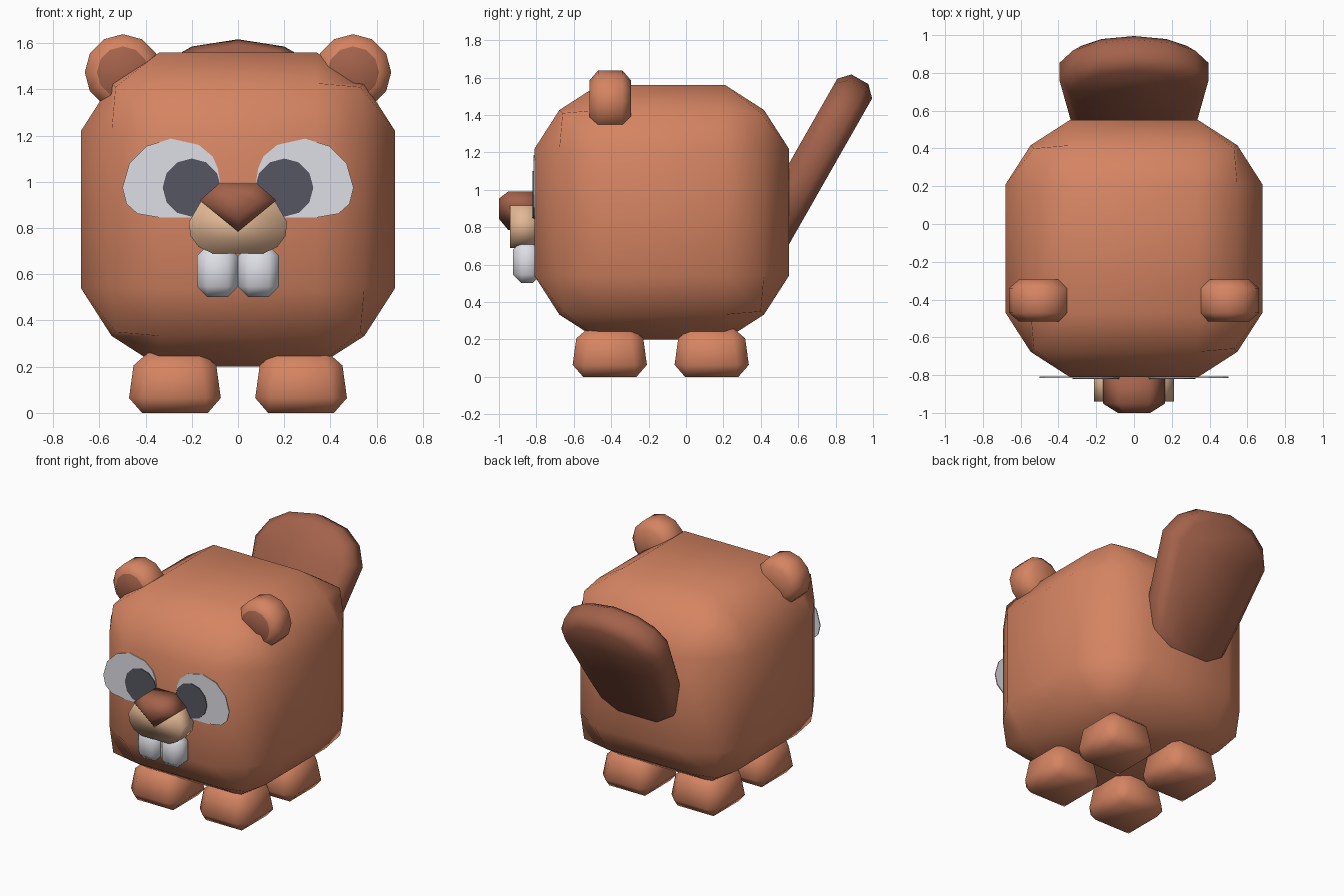
import bpy, bmesh, math
from mathutils import Vector

if "Cube" in bpy.data.objects:
    bpy.data.objects.remove(bpy.data.objects["Cube"])


def material(name, r, g, b):
    lin = [(c / 255 / 12.92 if c < 11 else ((c / 255 + 0.055) / 1.055) ** 2.4) for c in (r, g, b)]
    m = bpy.data.materials.new(name)
    m.diffuse_color = (*lin, 1)
    m.use_nodes = True
    m.node_tree.nodes["Principled BSDF"].inputs["Base Color"].default_value = m.diffuse_color
    return m


FUR = material("fur brown", 213, 132, 98)
DARK = material("dark brown", 163, 98, 75)
CREAM = material("cream", 226, 183, 148)
WHITE = material("white", 222, 222, 230)
BLACK = material("charcoal", 86, 86, 98)


def finish(name, bm, mats, smooth=True):
    bmesh.ops.recalc_face_normals(bm, faces=bm.faces)
    for f in bm.faces:
        f.smooth = smooth
    me = bpy.data.meshes.new(name)
    bm.to_mesh(me)
    bm.free()
    for m in mats:
        me.materials.append(m)
    ob = bpy.data.objects.new(name, me)
    bpy.context.collection.objects.link(ob)
    return ob


def loft(name, rings, mat, cap_mat=None, smooth=True):
    """Skin a list of equal-length rings and cap both ends."""
    bm = bmesh.new()
    loops = [[bm.verts.new(p) for p in r] for r in rings]
    n = len(loops[0])
    for a, b in zip(loops, loops[1:]):
        for i in range(n):
            j = (i + 1) % n
            bm.faces.new((a[i], a[j], b[j], b[i]))
    front = bm.faces.new(loops[0])
    bm.faces.new(loops[-1])
    if cap_mat:
        front.material_index = 1
    return finish(name, bm, [mat, cap_mat] if cap_mat else [mat], smooth)


def chamfer_box(name, centre, size, bevel, mat, top_scale=1.0):
    bm = bmesh.new()
    bmesh.ops.create_cube(bm, size=1)
    for v in bm.verts:
        s = top_scale if v.co.z > 0 else 1
        v.co = Vector((v.co.x * size[0] * s, v.co.y * size[1] * s, v.co.z * size[2])) + Vector(centre)
    bmesh.ops.bevel(bm, geom=bm.edges[:], offset=bevel, segments=1, profile=0.5, affect='EDGES')
    return finish(name, bm, [mat])


def front_ring(pts, y, scale=1, centre=(0, 0)):
    """Outline in x, z placed at depth y."""
    cx, cz = centre
    return [(cx + (x - cx) * scale, y, cz + (z - cz) * scale) for x, z in pts]


def circle(cx, cz, r, n=12):
    return [(cx + r * math.cos(2 * math.pi * i / n), cz + r * math.sin(2 * math.pi * i / n)) for i in range(n)]


def mirrored(half):
    """Close a right-hand outline with its mirror image."""
    return half + [(-x, z) for x, z in reversed(half) if abs(x) > 1e-6]


# Body: cube with broad flat faces and softened edges
bm = bmesh.new()
bmesh.ops.create_cube(bm, size=2)
bmesh.ops.subdivide_edges(bm, edges=bm.edges[:], cuts=2, use_grid_fill=True)
for v in bm.verts:
    outer = sum(abs(c) > 0.9 for c in v.co)
    reach = {1: 0.68, 2: 0.547, 3: 0.53}[outer]
    v.co = Vector([math.copysign(reach if abs(c) > 0.9 else 0.34, c) for c in v.co]) + Vector((0, -0.13, 0.88))
finish("body", bm, [FUR])

EYE = [(0.5, 0.975), (0.47, 1.08), (0.395, 1.155), (0.29, 1.187), (0.17, 1.16), (0.11, 1.11),
       (0.088, 1.06), (0.075, 0.98), (0.09, 0.845), (0.336, 0.845), (0.435, 0.862), (0.483, 0.905)]

for side, s in (("left", -1), ("right", 1)):
    # Feet
    for end, y in (("front", -0.4075), ("back", 0.1375)):
        chamfer_box(f"{end}_{side}_foot", (s * 0.273, y, 0.135), (0.415, 0.415, 0.27), 0.065, FUR, 0.82)

    # Ears with a dark inner disc
    loft(f"{side}_ear", [front_ring(circle(s * 0.498, 1.474, r), y) for y, r in
                         ((-0.515, 0.112), (-0.47, 0.165), (-0.34, 0.165), (-0.295, 0.112))], FUR, DARK)

    # Eyes: thin plates
    white = [(s * x, z) for x, z in EYE]
    loft(f"{side}_eye_white", [front_ring(white, y) for y in (-0.815, -0.808)], WHITE, smooth=False)
    loft(f"{side}_pupil", [front_ring(circle(s * 0.2, 0.975, 0.126), y) for y in (-0.82, -0.814)],
         BLACK, smooth=False)

    # Front teeth
    chamfer_box(f"{side}_tooth", (s * 0.089, -0.85, 0.613), (0.178, 0.15, 0.222), 0.045, WHITE)

# Muzzle
muzzle = mirrored([(0.155, 0.925), (0.213, 0.825), (0.205, 0.765), (0.17, 0.718), (0.11, 0.69)])
loft("muzzle", [front_ring(muzzle, y) for y in (-0.94, -0.79)], CREAM)

# Nose: rounded wedge
nose = mirrored([(0.083, 0.992), (0.165, 0.92), (0, 0.785)])
loft("nose", [front_ring(nose, y, k, (0, 0.91)) for y, k in ((-1.0, 0.52), (-0.95, 1), (-0.79, 1))], DARK)

# Tail: flat paddle leaning back at sixty degrees
tail = mirrored([(0, 0.778), (0.2, 0.742), (0.325, 0.66), (0.395, 0.53), (0.335, 0.1),
                 (0.295, -0.12), (0.18, -0.23), (0, -0.26)])
along, out = Vector((0, 0.495, 0.869)), Vector((0, 0.869, -0.495))
base = Vector((0, 0.545, 0.915))
rings = []
for depth, kx, kt in ((-0.107, 0.86, 0.89), (-0.052, 1, 1), (0.052, 1, 1), (0.107, 0.86, 0.89)):
    rings.append([base + Vector((x * kx, 0, 0)) + along * (0.26 + (t - 0.26) * kt) + out * depth for x, t in tail])
loft("tail", rings, DARK)
